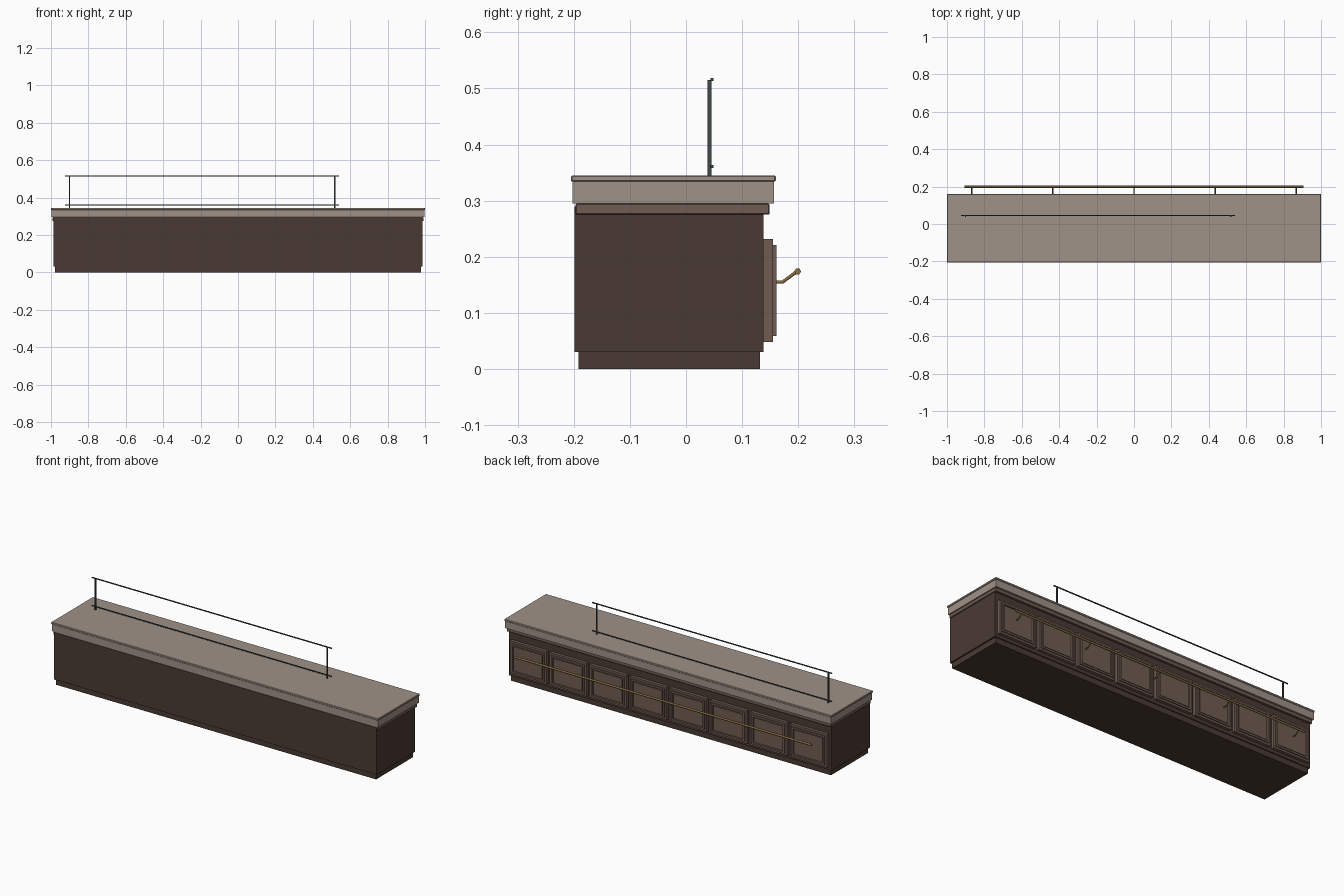
import bpy
import bmesh
from mathutils import Vector

cube = bpy.data.objects.get("Cube")
if cube:
    bpy.data.objects.remove(cube, do_unlink=True)


def material(name, rgb):
    lin = [((c / 255 + 0.055) / 1.055) ** 2.4 for c in rgb] + [1.0]
    m = bpy.data.materials.new(name)
    m.use_nodes = True
    m.diffuse_color = lin
    m.node_tree.nodes["Principled BSDF"].inputs["Base Color"].default_value = lin
    return m


stone = material("worn_stone", (160, 146, 135))
dark_wood = material("dark_wood", (74, 58, 51))
light_wood = material("light_wood", (112, 92, 82))
brass = material("brass", (138, 112, 66))
iron = material("dark_iron", (62, 73, 72))


def finish(name, bm, mat):
    mesh = bpy.data.meshes.new(name)
    bm.to_mesh(mesh)
    bm.free()
    mesh.materials.append(mat)
    obj = bpy.data.objects.new(name, mesh)
    bpy.context.collection.objects.link(obj)
    return obj


def box(name, x, y, z, mat, bevel=0):
    """Box from (min, max) pairs on each axis."""
    bm = bmesh.new()
    bmesh.ops.create_cube(bm, size=1)
    for v in bm.verts:
        v.co = Vector([r[0] if c < 0 else r[1] for c, r in zip(v.co, (x, y, z))])
    obj = finish(name, bm, mat)
    if bevel:
        mod = obj.modifiers.new("soft_edge", "BEVEL")
        mod.width = bevel
        mod.segments = 1
    return obj


def tube(name, points, radius, mat):
    """Round bar following a path."""
    curve = bpy.data.curves.new(name, "CURVE")
    curve.dimensions = "3D"
    curve.bevel_depth = radius
    curve.bevel_resolution = 1
    curve.use_fill_caps = True
    line = curve.splines.new("POLY")
    line.points.add(len(points) - 1)
    for p, co in zip(line.points, points):
        p.co = (*co, 1)
    curve.materials.append(mat)
    obj = bpy.data.objects.new(name, curve)
    bpy.context.collection.objects.link(obj)
    return obj


def door_panel(name, cx, width):
    """Board with a raised moulding around a recessed centre."""
    bm = bmesh.new()
    bmesh.ops.create_cube(bm, size=1)
    for v in bm.verts:
        v.co = Vector((cx + v.co.x * width, 0.1455 + v.co.y * 0.019, 0.14 + v.co.z * 0.184))
    bm.faces.ensure_lookup_table()
    face = max(bm.faces, key=lambda f: f.calc_center_median().y)
    # each step: inset amount, then change of depth
    for inset, rise in ((0.011, 0.006), (0.010, -0.009), (0.006, 0.003)):
        bmesh.ops.inset_region(bm, faces=[face], thickness=inset, use_even_offset=True)
        ring = bmesh.ops.extrude_discrete_faces(bm, faces=[face])
        face = ring["faces"][0]
        bmesh.ops.translate(bm, verts=face.verts, vec=(0, rise, 0))
    return finish(name, bm, light_wood)


# Counter carcass
box("plinth", (-0.979, 0.979), (-0.192, 0.132), (0, 0.03), dark_wood)
box("counter_body", (-0.987, 0.987), (-0.199, 0.138), (0.03, 0.29), dark_wood)
box("under_top_trim", (-0.992, 0.992), (-0.197, 0.149), (0.275, 0.295), light_wood, 0.002)
box("countertop_edge", (-0.996, 0.996), (-0.202, 0.157), (0.295, 0.334), stone)
box("countertop_lip", (-1, 1), (-0.205, 0.16), (0.334, 0.345), stone, 0.002)

# Row of panels along the back
count, pitch = 8, 0.245
for i in range(count):
    door_panel(f"panel_{i + 1}", (i - (count - 1) / 2) * pitch, 0.225)

# Brass rail on angled brackets
tube("brass_rail", [(-0.907, 0.199, 0.174), (0.907, 0.199, 0.174)], 0.006, brass)
for i in range(5):
    x = (i - 2) * 0.434
    tube(f"rail_bracket_{i + 1}",
         [(x, 0.142, 0.155), (x, 0.172, 0.155), (x, 0.195, 0.172)], 0.0035, brass)

# Hanging frame standing on the countertop
for side, x in (("right", -0.9), ("left", 0.517)):
    box(f"frame_post_{side}", (x - 0.003, x + 0.003), (0.038, 0.045), (0.344, 0.515), iron)
for level, z in (("lower", 0.361), ("upper", 0.516)):
    box(f"frame_rail_{level}", (-0.925, 0.541), (0.044, 0.049), (z - 0.0025, z + 0.0025), iron)
